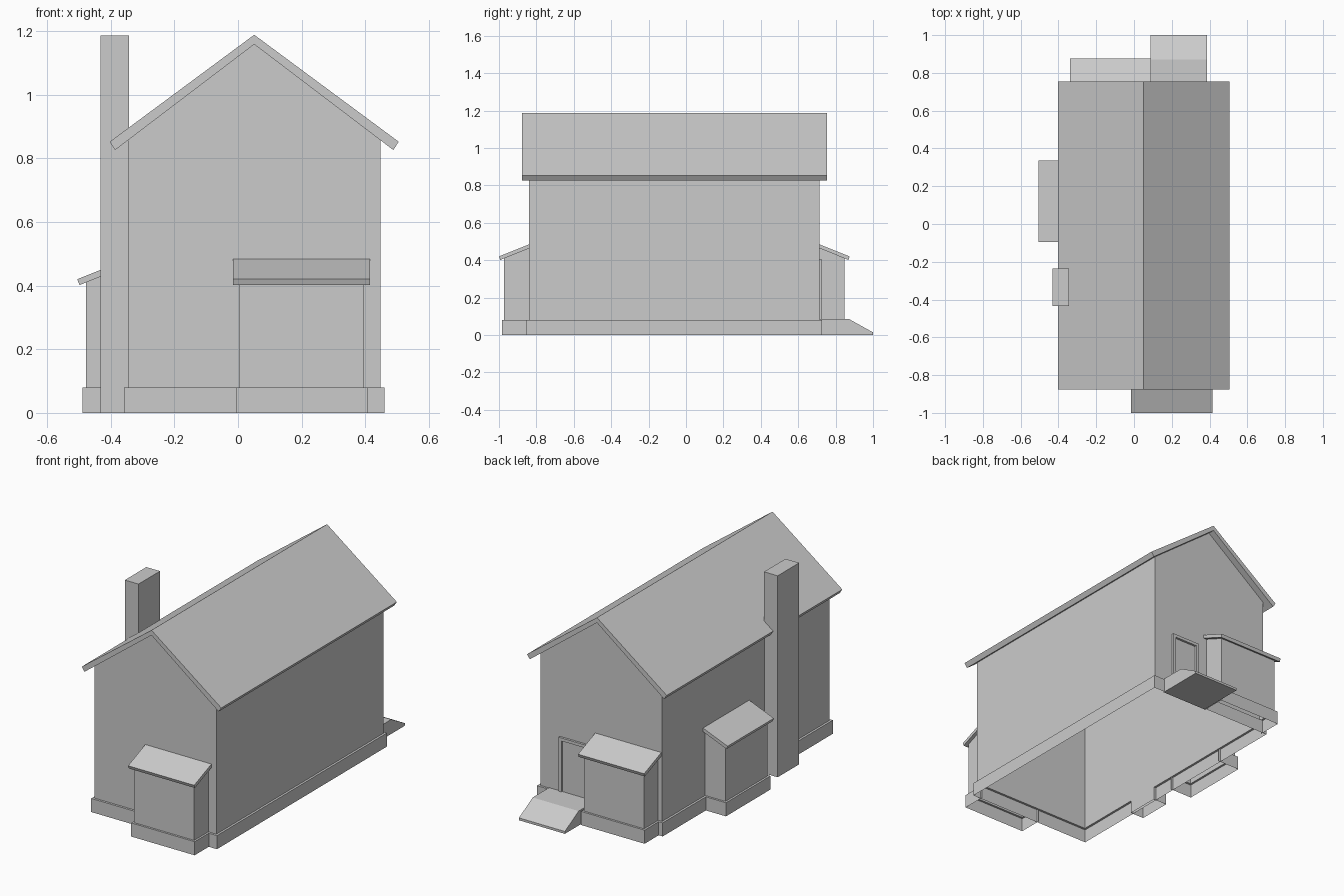
import bpy
from math import pi
from mathutils import Matrix, Vector

if "Cube" in bpy.data.objects:
    bpy.data.objects.remove(bpy.data.objects["Cube"])

X0, X1, Y0, Y1 = -0.345, 0.447, -0.84, 0.715   # main wall planes
CX, BASE_Z = 0.051, 0.08


def mesh(name, verts, faces, matrix=Matrix()):
    me = bpy.data.meshes.new(name)
    me.from_pydata([matrix @ Vector(v) for v in verts], [], faces)
    ob = bpy.data.objects.new(name, me)
    bpy.context.collection.objects.link(ob)
    return ob


def box(name, x, y, z, bottom=True):
    verts = [(a, b, c) for c in z for a, b in
             ((x[0], y[0]), (x[1], y[0]), (x[1], y[1]), (x[0], y[1]))]
    faces = [(4, 5, 6, 7)] + [(i, (i + 1) % 4, (i + 1) % 4 + 4, i + 4) for i in range(4)]
    if bottom:
        faces.append((3, 2, 1, 0))
    return mesh(name, verts, faces)


def extrude(name, profile, a, b, place, matrix=Matrix()):
    """Closed prism: 2D profile swept from a to b, place(u, v, t) gives the point."""
    n = len(profile)
    verts = [place(u, v, t) for t in (a, b) for u, v in profile]
    faces = [tuple(range(n))[::-1], tuple(range(n, 2 * n))]
    faces += [(i, (i + 1) % n, (i + 1) % n + n, i + n) for i in range(n)]
    return mesh(name, verts, faces, matrix)


def skirt(name, outer, inner, closed, matrix=Matrix()):
    """Open-bottomed foundation band with a ledge on top."""
    n = len(outer)
    verts = ([(x, y, 0) for x, y in outer] + [(x, y, BASE_Z) for x, y in outer]
             + [(x, y, BASE_Z) for x, y in inner])
    faces = []
    for i in range(n if closed else n - 1):
        j = (i + 1) % n
        faces += [(i, j, j + n, i + n), (i + n, j + n, j + 2 * n, i + 2 * n)]
    return mesh(name, verts, faces, matrix)


def rect(g):
    return [(X0 - g, Y0 - g), (X1 + g, Y0 - g), (X1 + g, Y1 + g), (X0 - g, Y1 + g)]


# Main walls with gables, open underneath
eave, peak = 0.868, 1.162
wall_verts = [(x, y, z) for y in (Y0, Y1) for x, z in
              ((X0, BASE_Z), (X1, BASE_Z), (X1, eave), (CX, peak), (X0, eave))]
mesh("main_walls", wall_verts,
     [(0, 1, 2, 3, 4), (9, 8, 7, 6, 5), (1, 6, 7, 2), (5, 0, 4, 9)])
skirt("main_foundation", rect(0.013), rect(0), True)

# Gable roof slab: half profile mirrored about the ridge
half = [(0.454, 0.852), (0.437, 0.826), (0, 1.158)]
roof = [(CX, 1.188)] + [(CX + u, v) for u, v in half] + [(CX - u, v) for u, v in half[1::-1]]
extrude("main_roof", roof, -0.877, 0.755, lambda u, v, t: (u, t, v))

# Chimney
box("chimney", (-0.432, -0.343), (-0.435, -0.235), (0, 1.185), bottom=False)


# Three identical lean-to bays; local +y points out of the wall
def bay(name, x, y, angle):
    m = Matrix.Translation((x, y, 0)) @ Matrix.Rotation(angle, 4, 'Z')
    w, d, g = 0.195, 0.132, 0.012
    path = [(w, 0), (w, d), (-w, d), (-w, 0)]
    tops = [0.468, 0.413, 0.413, 0.468]
    verts = [(a, b, BASE_Z) for a, b in path] + [(a, b, t) for (a, b), t in zip(path, tops)]
    mesh(name + "_bay_walls", verts, [(i, i + 1, i + 5, i + 4) for i in range(3)], m)
    outer = [(w + g, 0), (w + g, d + g), (-w - g, d + g), (-w - g, 0)]
    skirt(name + "_bay_foundation", outer, path, False, m)
    slab = [(0, 0.484), (0.16, 0.42), (0.153, 0.4015), (0, 0.463)]
    extrude(name + "_bay_roof", slab, -0.215, 0.215, lambda u, v, t: (t, u, v), m)


bay("front", 0.2, Y0, pi)
bay("back", -0.125, Y1, 0)
bay("left", X0, 0.12, pi / 2)

# Back door frame
yd = (Y1 - 0.004, Y1 + 0.013)
for side, x in (("left", 0.135), ("right", 0.302)):
    box("door_frame_" + side, (x, x + 0.018), yd, (BASE_Z, 0.385))
box("door_frame_top", (0.135, 0.32), yd, (0.385, 0.403))

# Back doorstep with sloping ramp
ramp = [(0.72, 0), (1.0, 0), (1.0, 0.014), (0.872, 0.085), (0.72, 0.085)]
extrude("door_ramp", ramp, 0.088, 0.387, lambda u, v, t: (t, u, v))

# Consistent outward normals
import bmesh
for ob in bpy.data.objects:
    bm = bmesh.new()
    bm.from_mesh(ob.data)
    bmesh.ops.recalc_face_normals(bm, faces=bm.faces)
    bm.to_mesh(ob.data)
    bm.free()
